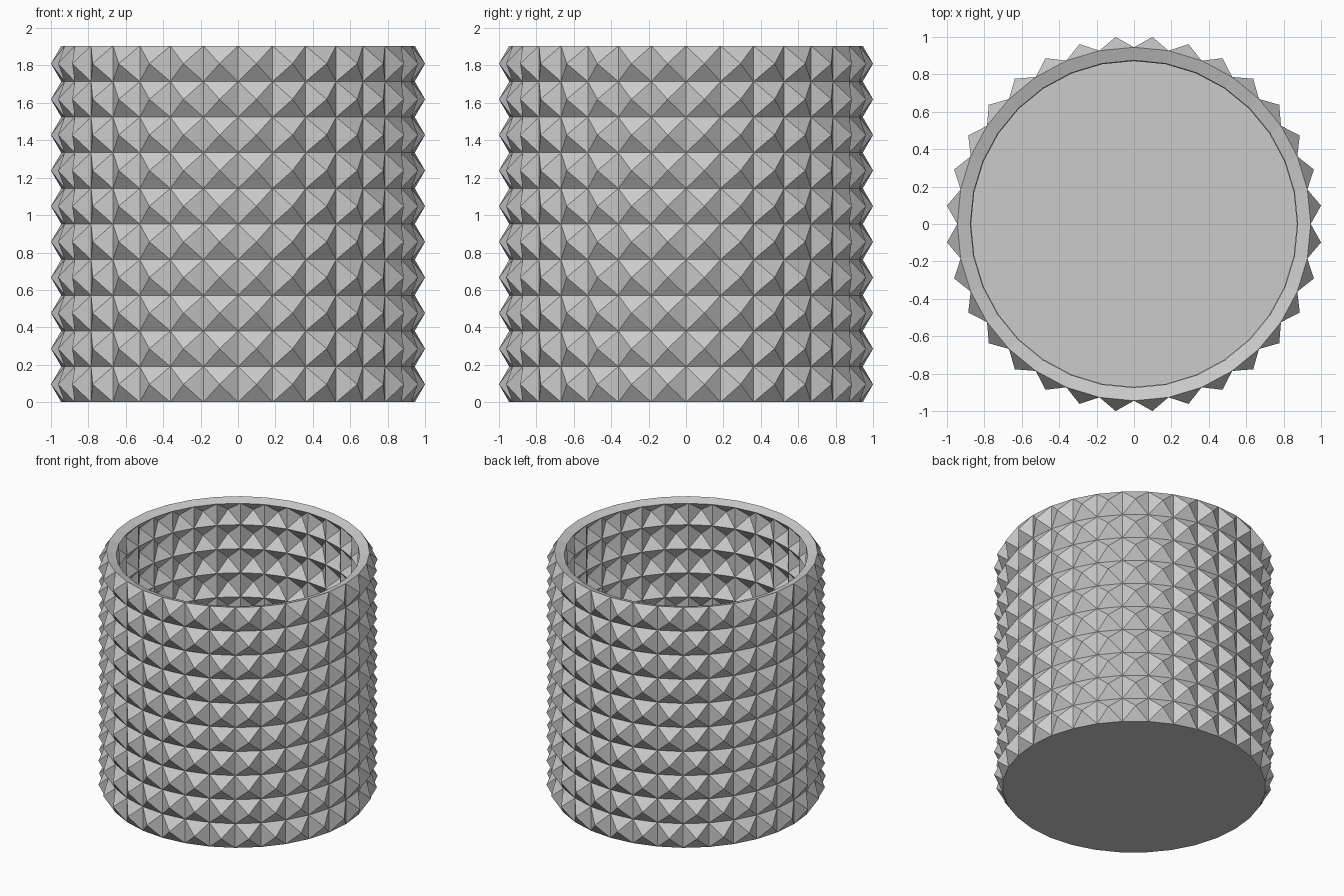
import bpy, bmesh, math

if "Cube" in bpy.data.objects:
    bpy.data.objects.remove(bpy.data.objects["Cube"])

SIDES, ROWS = 32, 10
RADIUS, HEIGHT = 0.945, 1.905
STUD, WALL = 0.0645, 0.074

# Plain open-topped drum: rings of square panels with a closed base
bm = bmesh.new()
rings = []
for r in range(ROWS + 1):
    z = HEIGHT * r / ROWS
    rings.append([bm.verts.new((RADIUS * math.cos(2 * math.pi * i / SIDES),
                                RADIUS * math.sin(2 * math.pi * i / SIDES), z))
                  for i in range(SIDES)])
panels = []
for low, high in zip(rings, rings[1:]):
    for i in range(SIDES):
        j = (i + 1) % SIDES
        panels.append(bm.faces.new((low[i], low[j], high[j], high[i])))
bm.faces.new(list(reversed(rings[0])))
bm.normal_update()

# Raise every panel into a pyramid stud
bmesh.ops.poke(bm, faces=panels, offset=STUD, center_mode='MEAN')
bm.normal_update()

mesh = bpy.data.meshes.new("studded_pot")
bm.to_mesh(mesh)
bm.free()
pot = bpy.data.objects.new("studded_pot", mesh)
bpy.context.collection.objects.link(pot)

# Wall thickness: the inside follows the studs as dents
solid = pot.modifiers.new("wall_thickness", 'SOLIDIFY')
solid.thickness = WALL
solid.offset = -1

grey = bpy.data.materials.new("light_grey")
grey.diffuse_color = (0.6, 0.6, 0.6, 1)
grey.use_nodes = True
grey.node_tree.nodes["Principled BSDF"].inputs["Base Color"].default_value = grey.diffuse_color
mesh.materials.append(grey)
